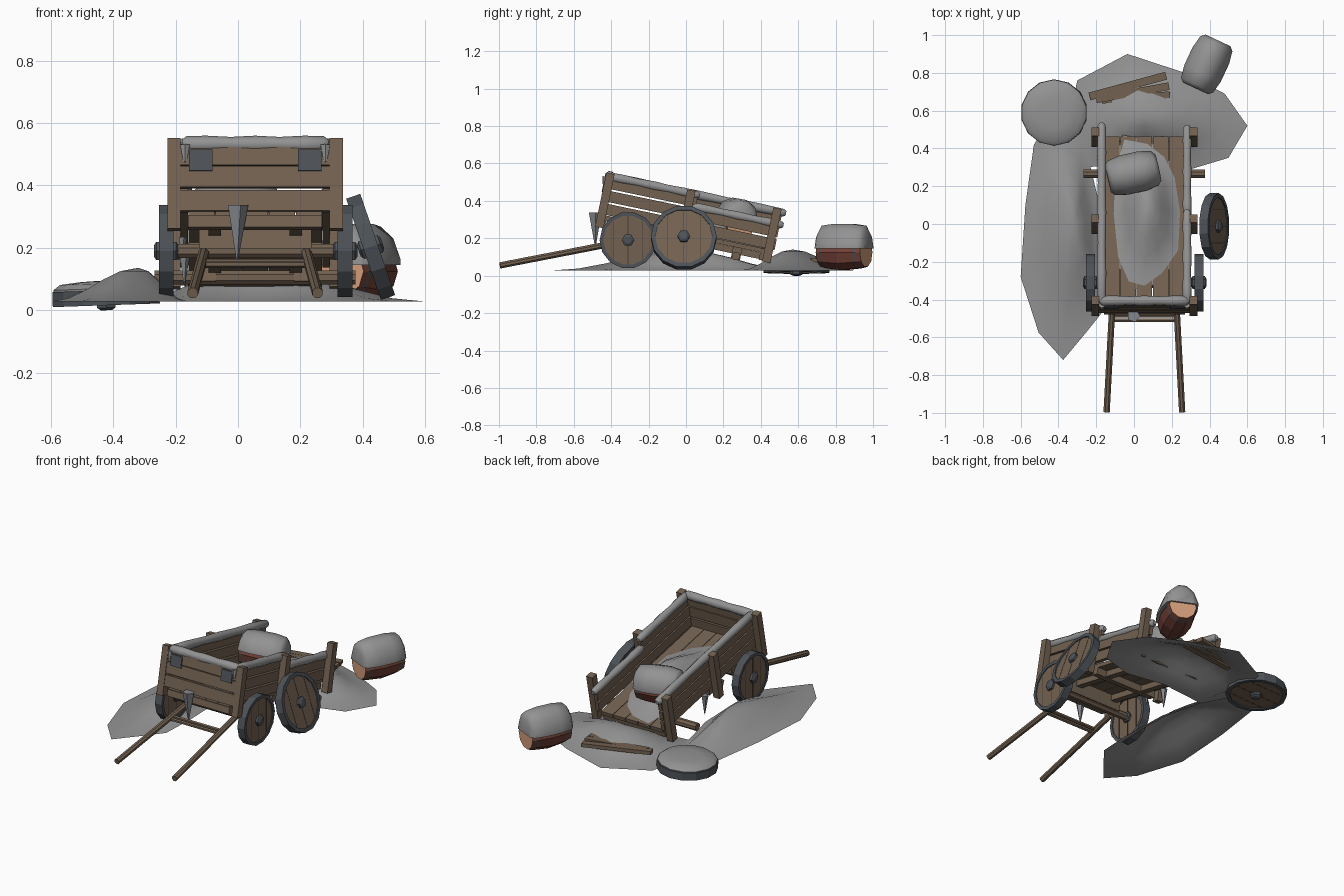
import bpy, bmesh, math
from mathutils import Matrix, Vector

if "Cube" in bpy.data.objects:
    bpy.data.objects.remove(bpy.data.objects["Cube"])

T, R = Matrix.Translation, Matrix.Rotation
rad = math.radians


def material(name, rgb):
    m = bpy.data.materials.new(name)
    m.diffuse_color = (*rgb, 1)
    m.use_nodes = True
    m.node_tree.nodes["Principled BSDF"].inputs["Base Color"].default_value = m.diffuse_color
    return m


WOOD = material("weathered wood", (0.17, 0.122, 0.083))
GAP = material("dark wood gap", (0.06, 0.045, 0.032))
METAL = material("dark iron", (0.075, 0.085, 0.097))
SNOW = material("grey snow", (0.29, 0.29, 0.29))
ICE = material("ice", (0.23, 0.24, 0.26))
RED = material("red barrel wood", (0.17, 0.052, 0.036))
PALE = material("pale barrel end", (0.65, 0.34, 0.20))

CART = T((0.055, 0, 0.22)) @ R(rad(-11.8), 4, 'X')   # tilted cart frame
WORLD = Matrix()


def finish(name, bm, mats, M, smooth=None):
    bmesh.ops.recalc_face_normals(bm, faces=bm.faces[:])
    me = bpy.data.meshes.new(name)
    bm.to_mesh(me)
    bm.free()
    for m in mats:
        me.materials.append(m)
    ob = bpy.data.objects.new(name, me)
    ob.matrix_world = M
    bpy.context.collection.objects.link(ob)
    if smooth:
        bpy.context.view_layer.objects.active = ob
        bpy.ops.object.select_all(action='DESELECT')
        ob.select_set(True)
        bpy.ops.object.shade_smooth_by_angle(angle=rad(smooth))
    return ob


def box(name, loc, size, mat=WOOD, M=CART):
    bm = bmesh.new()
    bmesh.ops.create_cube(bm, size=1)
    bmesh.ops.scale(bm, vec=size, verts=bm.verts)
    return finish(name, bm, [mat], M @ T(loc))


def plank(name, a, b, w, h, M=WORLD):
    a, b = Vector(a), Vector(b)
    Q = (b - a).to_track_quat('X', 'Z').to_matrix().to_4x4()
    return box(name, (0, 0, 0), ((b - a).length, w, h), WOOD, M @ T((a + b) / 2) @ Q)


def lathe(name, profile, n, M, mats, bands=None, closed=False, smooth=None, reshape=None):
    """Revolve (radius, z) points about z; bands gives a material per strip."""
    bm = bmesh.new()
    rings = [[bm.verts.new((r * math.cos(math.tau * (i + .5) / n),
                            r * math.sin(math.tau * (i + .5) / n), z)) for i in range(n)]
             for r, z in profile]
    pairs = list(zip(rings, rings[1:] + rings[:1])) if closed else list(zip(rings, rings[1:]))
    for k, (a, b) in enumerate(pairs):
        for i in range(n):
            f = bm.faces.new((a[i], a[(i + 1) % n], b[(i + 1) % n], b[i]))
            f.material_index = bands[k] if bands else 0
    if not closed:
        for ring in (rings[0], rings[-1]):
            bm.faces.new(ring).material_index = len(mats) - 1
    if reshape:
        for v in bm.verts:
            reshape(v)
    return finish(name, bm, mats, M, smooth)


def rod(name, a, b, r0, r1, n, mat, M=WORLD, smooth=None, rounded=False):
    a, b = Vector(a), Vector(b)
    L = (b - a).length
    Q = (b - a).to_track_quat('Z', 'Y').to_matrix().to_4x4()
    prof = [(r0, 0), (r1, L)]
    if rounded:
        prof = [(r0 * .55, 0), (r0, .015)] + \
               [(r0 * (.9, 1.05)[k % 2], L * k / 6) for k in range(1, 6)] + [(r1, L - .015), (r1 * .55, L)]
    return lathe(name, prof, n, M @ T(a) @ Q, [mat], smooth=smooth)


def mound(name, outline, centre, base, height, M=WORLD):
    """Open snow shell rising from an outline to a rounded crest."""
    bm = bmesh.new()
    c = Vector((*centre, 0))
    rings = []
    for t in (1, .8, .6, .4, .2):
        z = base + height * .5 * (1 + math.cos(math.pi * t))
        rings.append([bm.verts.new(c.lerp(Vector((x, y, 0)), t) + Vector((0, 0, z))) for x, y in outline])
    n = len(outline)
    for a, b in zip(rings, rings[1:]):
        for i in range(n):
            bm.faces.new((a[i], a[(i + 1) % n], b[(i + 1) % n], b[i]))
    top = bm.verts.new(c + Vector((0, 0, base + height)))
    for i in range(n):
        bm.faces.new((rings[-1][i], rings[-1][(i + 1) % n], top))
    return finish(name, bm, [SNOW], M, 60)


def wheel(name, M, r, w=.048):
    h = w / 2
    lathe(name + "_tyre", [(r, -h), (r, h), (r * .87, h), (r * .87, -h)], 14, M, [METAL], closed=True)
    lathe(name + "_disc", [(r * .9, -h * .75), (r * .9, h * .75)], 14, M, [WOOD])
    for y in (-.5, 0, .5):
        box(name + "_gap", (0, y * r, 0), (2 * r * .86 * math.sqrt(1 - y * y), .004, w * .79), GAP, M)
    lathe(name + "_hub", [(.02, -h - .016), (.034, -h - .008), (.034, h + .008), (.02, h + .016)], 6, M, [METAL])


def barrel(name, M, half, r, cap):
    A = M @ R(rad(90), 4, 'Y')            # lathe axis along local x
    s = (-1, -.8, -.7, 0, .7, .8, 1)
    prof = [(r * (1 - .2 * k * k), half * k) for k in s]
    lathe(name, prof, 10, A, [RED, METAL, PALE], bands=[0, 1, 0, 0, 1, 0])

    def droop(v):                          # lathe -x is world up here
        v.co.x = -cap * min(1, -v.co.x / r) if v.co.x < -.02 else -.02
    prof = [(r * .75, -half * 1.08), (r * .97, -half * .93), (r * 1.1, -half * .4),
            (r * 1.1, half * .4), (r * .97, half * .93), (r * .75, half * 1.08)]
    lathe(name + "_snow", prof, 12, A, [SNOW], smooth=50, reshape=droop)


# Cart floor and underframe
for i in range(5):
    box("floor_board", ((i - 2) * .086, 0, 0), (.083, .94, .024))
for y in (-.455, -.02, .43):
    box("floor_crossbeam", (0, y, -.032), (.43, .045, .04))
for x in (-.13, .13):
    box("floor_bearer", (x, 0, -.03), (.04, .86, .035))

# Posts, side boards and snow on the rails
for s in (-1, 1):
    for y in (-.462, -.02, .45):
        box("side_post", (s * .26, y, .09), (.042, .045, .295))
    for k, z in enumerate((.045, .115, .185)):
        if s > 0 and k == 2:               # broken top board on the right
            box("side_board_broken", (s * .228, -.215, z), (.024, .47, .06))
        else:
            box("side_board", (s * .228, .005, z), (.024, .95, .06))
rod("rail_snow_left", (-.226, -.47, .22), (-.226, .5, .22), .025, .023, 8, SNOW, CART, 50, True)
rod("rail_snow_right_front", (.226, -.47, .22), (.226, .03, .22), .025, .022, 8, SNOW, CART, 50, True)
rod("rail_snow_right_rear", (.226, .0, .155), (.226, .5, .155), .024, .022, 8, SNOW, CART, 50, True)

# Front panel with corner brackets
for z in (.035, .113, .185):
    box("front_board", (0, -.468, z), (.5, .026, .068))
rod("front_rail_snow", (-.235, -.462, .222), (.235, -.462, .222), .027, .027, 8, SNOW, CART, 50, True)
for s in (-1, 1):
    box("corner_bracket", (s * .175, -.484, .165), (.075, .008, .068), METAL)
    rod("bracket_snow", (s * .225, -.482, .215), (s * .225, -.482, .16), .018, .006, 6, SNOW, CART, 50)

# Axles with blocks
rod("front_axle", (-.25, -.31, .19), (.36, -.31, .19), .024, .024, 8, WOOD)
box("front_axle_block", (0, -.297, -.05), (.36, .06, .08))
rod("rear_axle", (-.267, .267, .105), (.377, .267, .105), .024, .024, 8, WOOD)
for s in (-1, 1):
    box("rear_axle_block", (s * .15, .285, -.04), (.05, .05, .07))

# Wheels: front pair, one leaning on the cart, one lying in the snow
SIDE = R(rad(90), 4, 'Y')
wheel("front_wheel_left", T((-.23, -.31, .19)) @ SIDE, .152)
wheel("front_wheel_right", T((.343, -.31, .19)) @ SIDE, .152)
wheel("leaning_wheel", T((.425, -.012, .203)) @ R(rad(71), 4, 'Y'), .176)
FLAT = T((-.423, .59, .04)) @ R(rad(-2), 4, 'Y')
wheel("fallen_wheel", FLAT, .176)
lathe("fallen_wheel_snow", [(.17, .015), (.172, .03), (.15, .046), (.08, .053), (.02, .055)],
      14, FLAT, [SNOW], smooth=60)

# Pulling shafts
for s in (-1, 1):
    rod("shaft", (.055 + s * .2, -.995, .055), (.055 + s * .165, -.34, .182), .018, .018, 8, WOOD)
for y, z in ((-.485, .153), (-.51, .147)):
    rod("shaft_crossbar", (-.115, y, z), (.225, y, z), .011, .011, 6, WOOD)

# Icicles
rod("front_icicle", (-.003, -.485, .337), (-.003, -.485, .155), .036, .002, 5, ICE)
rod("side_icicle", (-.172, .06, .2), (-.172, .06, .08), .022, .002, 5, ICE)
rod("small_icicle", (-.178, -.1, .235), (-.178, -.1, .17), .015, .002, 5, ICE)

# Snow heap in the cart
mound("cart_snow_heap", [(-.115, .48), (.015, .455), (.11, .38), (.17, .26), (.2, .06), (.19, -.16),
                         (.1, -.29), (.0, -.365), (-.09, -.34), (-.15, -.2), (-.175, .05), (-.165, .3)],
      (.02, .08), .008, .13, CART)

# Snow drifts on the ground
mound("side_drift", [(-.375, -.72), (-.505, -.575), (-.6, -.28), (-.575, .1), (-.53, .42), (-.43, .58),
                     (-.28, .56), (-.23, .3), (-.17, .05), (-.16, -.25), (-.17, -.47), (-.25, -.57)],
      (-.32, .0), .028, .108)
mound("rear_drift", [(-.3, .76), (-.035, .9), (.27, .8), (.48, .69), (.6, .52), (.5, .35), (.3, .29),
                     (.05, .33), (-.25, .3), (-.36, .5)], (.06, .57), .028, .112)

# Fallen tailboard planks
plank("fallen_plank_long", (-.235, .675, .095), (.17, .785, .08), .042, .022)
plank("fallen_plank_middle", (-.2, .66, .09), (.185, .73, .085), .04, .022)
plank("fallen_plank_short", (-.17, .655, .075), (.19, .685, .085), .035, .022)

# Barrels: one on the ground, one in the cart
barrel("ground_barrel", T((.385, .845, .125)) @ R(rad(65), 4, 'Z'), .13, .1, .152)
barrel("cart_barrel", T((-.005, .265, .285)) @ R(rad(-10), 4, 'X') @ R(rad(13), 4, 'Z'), .127, .1, .128)
